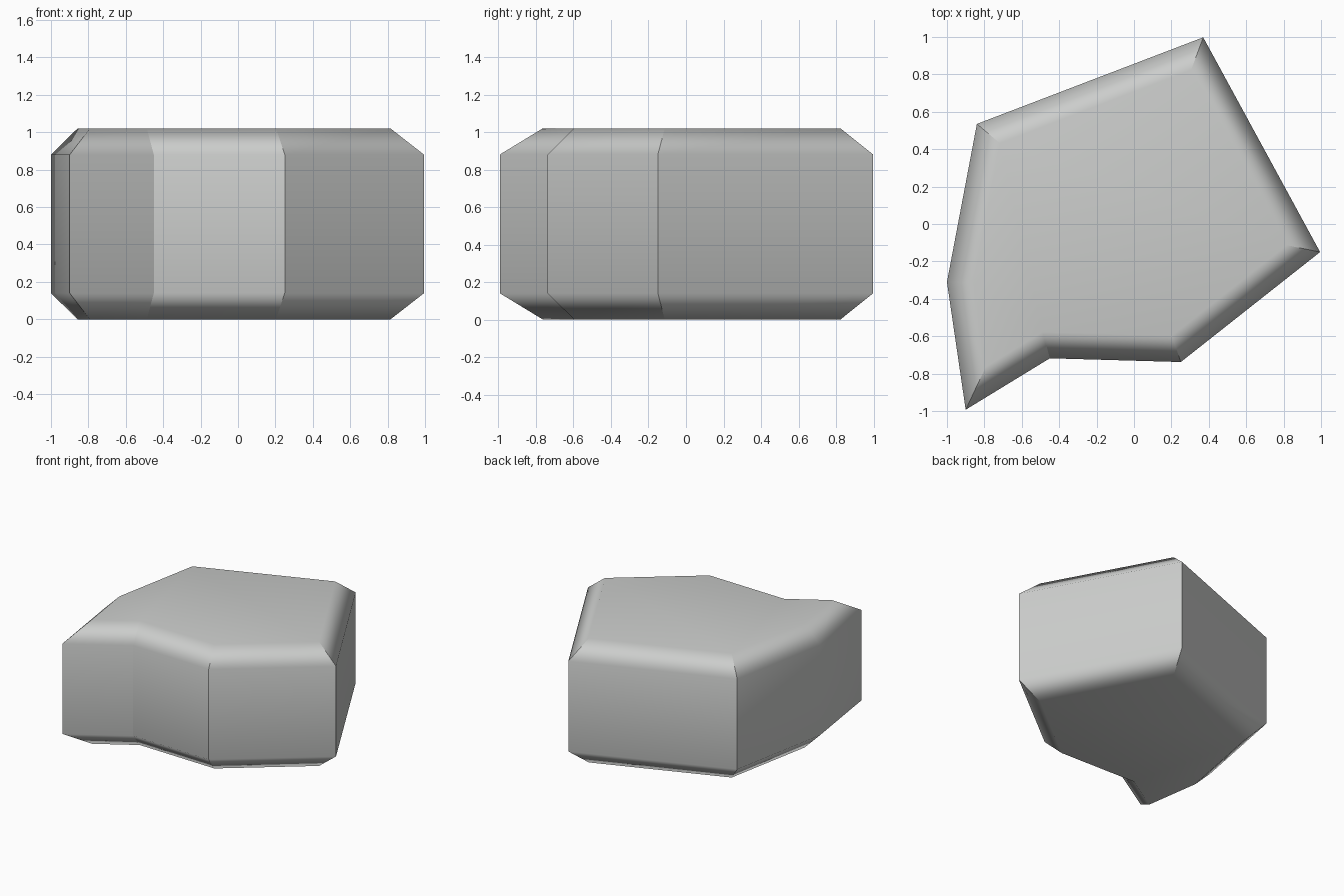
import bpy, bmesh
from mathutils import Vector

if "Cube" in bpy.data.objects:
    bpy.data.objects.remove(bpy.data.objects["Cube"])

# Plan outline, counter-clockwise seen from above
OUTLINE = [(-0.9, -0.993), (-0.45, -0.718), (0.25, -0.738), (0.995, -0.15),
           (0.37, 0.998), (-0.84, 0.535), (-1.0, -0.31)]
HEIGHT, CHAMFER = 1.02, 0.14


def inset(points, d):
    """Move every outline edge inwards by d and return the new corners."""
    pts = [Vector(p) for p in points]
    out = []
    for i, p in enumerate(pts):
        a = (p - pts[i - 1]).normalized()
        b = (pts[(i + 1) % len(pts)] - p).normalized()
        na, nb = Vector((-a.y, a.x)), Vector((-b.y, b.x))
        out.append(p + (na + nb) * d / (1 + na.dot(nb)))
    return out


# Stone block: four stacked rings with 45 degree chamfers top and bottom
bm = bmesh.new()
small = inset(OUTLINE, CHAMFER)
levels = [(small, 0), (OUTLINE, CHAMFER), (OUTLINE, HEIGHT - CHAMFER), (small, HEIGHT)]
rings = [[bm.verts.new((p[0], p[1], z)) for p in pts] for pts, z in levels]
n = len(OUTLINE)
for low, high in zip(rings, rings[1:]):
    for i in range(n):
        j = (i + 1) % n
        bm.faces.new((low[i], low[j], high[j], high[i]))
bm.faces.new(rings[-1])
bm.faces.new(rings[0][::-1])
bm.normal_update()

# Smooth chamfers, crisp vertical corners
for f in bm.faces:
    f.smooth = True
for e in bm.edges:
    upright = abs(e.verts[0].co.z - e.verts[1].co.z) > 0.01
    e.smooth = not (upright and e.calc_face_angle(0) > 0.4)

mesh = bpy.data.meshes.new("stone_block")
bm.to_mesh(mesh)
bm.free()
block = bpy.data.objects.new("stone_block", mesh)
bpy.context.collection.objects.link(block)

# Keep the broad faces flat in shading
wn = block.modifiers.new("flat_faces", 'WEIGHTED_NORMAL')
wn.keep_sharp = True

mat = bpy.data.materials.new("light grey stone")
mat.diffuse_color = (0.6, 0.61, 0.6, 1)
mat.use_nodes = True
mat.node_tree.nodes["Principled BSDF"].inputs["Base Color"].default_value = mat.diffuse_color
mesh.materials.append(mat)
